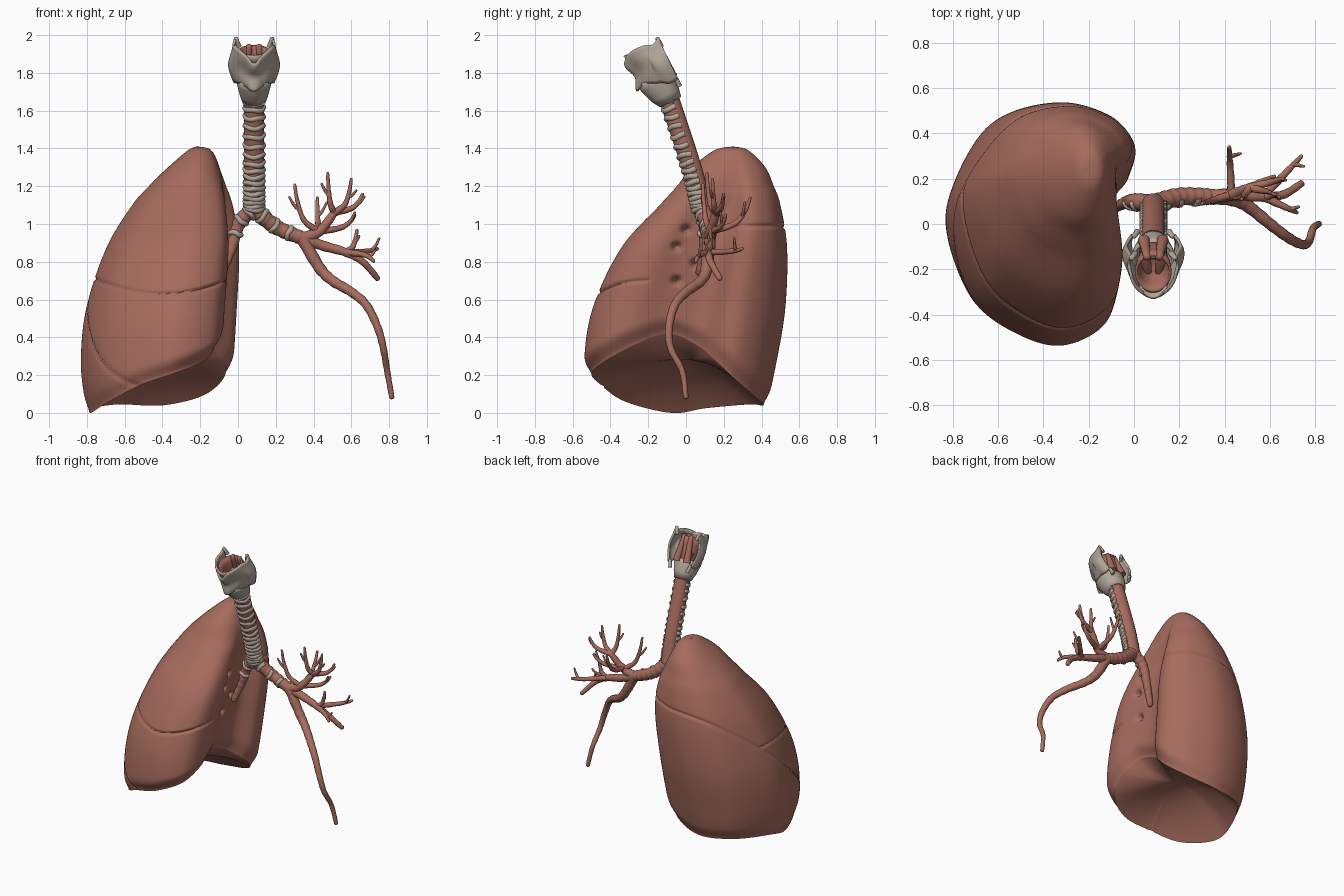
import bpy, bmesh, math, random
from mathutils import Vector

if "Cube" in bpy.data.objects:
    bpy.data.objects.remove(bpy.data.objects["Cube"])

random.seed(4)
PI = math.pi


def material(name, col):
    m = bpy.data.materials.new(name)
    m.diffuse_color = (*col, 1)
    m.use_nodes = True
    m.node_tree.nodes["Principled BSDF"].inputs["Base Color"].default_value = m.diffuse_color
    return m


RED = material("red_brown_tissue", (0.385, 0.15, 0.11))
BEIGE = material("beige_cartilage", (0.45, 0.385, 0.32))


def make(name, geo, mat, thick=0):
    me = bpy.data.meshes.new(name)
    me.from_pydata([tuple(v) for v in geo[0]], [], geo[1])
    bm = bmesh.new()
    bm.from_mesh(me)
    bmesh.ops.recalc_face_normals(bm, faces=bm.faces)
    bm.to_mesh(me)
    bm.free()
    me.materials.append(mat)
    me.shade_smooth()
    me.set_sharp_from_angle(angle=math.radians(60))
    ob = bpy.data.objects.new(name, me)
    bpy.context.collection.objects.link(ob)
    if thick:
        mod = ob.modifiers.new("wall", 'SOLIDIFY')
        mod.thickness = thick
        mod.offset = 0


def spline(pts, n, closed=False):
    """Catmull-Rom samples, n per span."""
    out, k = [], len(pts)
    get = (lambda i: pts[i % k]) if closed else (lambda i: pts[max(0, min(k - 1, i))])
    for i in range(k if closed else k - 1):
        quad = [get(i + j) for j in (-1, 0, 1, 2)]
        for s in range(n):
            t = s / n
            out.append(tuple(0.5 * (2 * q + (r - p) * t + (2 * p - 5 * q + 4 * r - w) * t * t
                                    + (3 * q - p - 3 * r + w) * t ** 3) for p, q, r, w in zip(*quad)))
    if not closed:
        out.append(tuple(pts[-1]))
    return out


def loft(rings, cap=True, wrap=True):
    n, m = len(rings[0]), len(rings)
    faces = [(i * n + j, i * n + (j + 1) % n, (i + 1) * n + (j + 1) % n, (i + 1) * n + j)
             for i in range(m - 1) for j in range(n if wrap else n - 1)]
    if cap:
        faces += [tuple(range(n)), tuple(range((m - 1) * n, m * n))]
    return [v for r in rings for v in r], faces


def tube(pts, r0, r1, sides=12, bump=0.0):
    """Tapering tube along sampled points, with a rounded tip."""
    P = [Vector(p) for p in pts]
    m = len(P) - 1
    T = [(P[min(i + 1, m)] - P[max(i - 1, 0)]).normalized() for i in range(m + 1)]
    N, rings = T[0].orthogonal().normalized(), []
    for i, p in enumerate(P):
        if i:
            N = T[i - 1].rotation_difference(T[i]) @ N
        B = T[i].cross(N)
        r = (r0 + (r1 - r0) * (i / m) ** .8) * (1 + bump * math.sin(i * PI / 2))
        rings.append([p + r * (math.cos(a) * N + math.sin(a) * B)
                      for a in (2 * PI * j / sides for j in range(sides))])
    tip = P[-1] + T[-1] * r1 * 0.5
    rings.append([tip + (v - P[-1]) * 0.5 for v in rings[-1]])
    return loft(rings)


def join(parts):
    V, F = [], []
    for v, f in parts:
        F += [tuple(i + len(V) for i in q) for q in f]
        V += v
    return V, F


def smooth(a, b, x):
    t = max(0, min(1, (x - a) / (b - a)))
    return t * t * (3 - 2 * t)


# ---- Lung: kidney outline (u, v, rim height) fitted to a box at every height
OUTLINE = [(0, .47, 0), (.14, .2, .06), (.38, .055, .15), (.62, 0, .21), (.84, .075, .28),
           (.91, .22, .36), (.87, .4, .42), (.87, .58, .36), (.98, .71, .27), (.97, .82, .18),
           (.82, .94, .09), (.53, 1, .04), (.21, .92, .045), (.02, .67, .025)]
BOX = [(0, -.79, -.05, -.52, .42), (.25, -.822, -.02, -.54, .475), (.55, -.795, 0, -.495, .525),
       (.87, -.69, .012, -.345, .535), (1.1, -.555, -.02, -.14, .5), (1.2, -.47, -.05, -.05, .465),
       (1.3, -.37, -.09, .03, .42), (1.39, -.265, -.14, .15, .33), (1.41, -.22, -.21, .24, .25)]
TOP = 1.41
table, lookup, k = spline(BOX, 40), [], 0
for i in range(2001):
    z = TOP * i / 2000
    while k < len(table) - 2 and table[k + 1][0] < z:
        k += 1
    a, b = table[k], table[k + 1]
    t = max(0, min(1, (z - a[0]) / max(1e-9, b[0] - a[0])))
    lookup.append([p + (q - p) * t for p, q in zip(a, b)][1:])


def lung_point(u, v, z, base):
    xl, xr, yf, yb = lookup[max(0, min(2000, round(z / TOP * 2000)))]
    hilum = u > .75 and .25 < v < .68
    w = 0.9 * smooth(1.0, 1.38, z)
    a = math.atan2(v - .5, u - .5)
    u += (.5 + .5 * math.cos(a) - u) * w
    v += (.5 + .5 * math.sin(a) - v) * w
    x, y = xl + (xr - xl) * u, yf + (yb - yf) * v
    # fissures pressed in as fine grooves
    zo = .15 + .84 * (y + .46)
    if y > .1:
        zo += (.99 - zo) * smooth(-.4, -.12, x)
    zh = .63 + .6 * (x + .4) ** 2
    g = 0 if hilum else math.exp(-((z - zo) / .01) ** 2)
    if z > zo and not hilum and y < .3:
        g = max(g, math.exp(-((z - zh) / .009) ** 2))
    # rounded lower border, softest on the inner side
    g = .025 * g + (.03 + .25 * base) * (1 - smooth(0, .12, z - base)) ** 2
    x += ((xl + xr) / 2 - x) * g
    y += ((yf + yb) / 2 - y) * g
    # small vessel openings at the root of the lung
    if hilum:
        for i in range(4):
            hy, hz = .05 * (-1) ** i * (i > 0), .97 - .09 * i
            x -= .045 * math.exp(-((y - hy) ** 2 + (z - hz) ** 2) / .0004)
    return Vector((x, y, z))


outline = [(u, v, max(0, b)) for u, v, b in spline(OUTLINE, 15, True)]
rim = [lung_point(u, v, b, b) for u, v, b in outline]
rings = []
for i in range(1, 16):                                  # shallow hollow base
    r = math.sin(i / 16 * PI / 2)
    rings.append([Vector((-.38 + (p.x + .38) * r, p.y * r, p.z + (.28 - p.z) * (1 - r * r)))
                  for p in rim])
for i in range(241):                                    # sides up to the apex
    s = math.sin(i / 240 * PI / 2)
    rings.append([lung_point(u, v, b + (TOP - b) * s, b) for u, v, b in outline])
make("lung", loft(rings), RED)

# ---- Trachea and main bronchi
FORK = (.085, .085, 1.08)
TRACHEA = spline([(.085, -.095, 1.68), (.085, .03, 1.3), FORK], 24)
RIGHT = spline([FORK, (.01, .1, 1.01), (-.035, .095, .87), (-.085, .07, .74)], 12)
HUB = (.34, .12, .925)
LEFT = spline([FORK, (.2, .12, .985), HUB], 16)
make("trachea_wall", tube(TRACHEA, .054, .052, 20), RED)
make("right_bronchus", tube(RIGHT, .046, .02, 16, .05), RED)
make("left_bronchus", tube(LEFT, .046, .036, 16, .05), RED)


def c_rings(pts, count, spread, R0, R1, thick, t0, t1):
    """Open cartilage hoops wrapped round the front of a path."""
    parts = []
    for k in range(count):
        t = t0 + (t1 - t0) * k / (count - 1)
        i = int(t * (len(pts) - 2))
        p, q = Vector(pts[i]), Vector(pts[i + 1])
        T = (q - p).normalized()
        p = p.lerp(q, t * (len(pts) - 2) - i)
        F = Vector((0, -1, 0))
        F = (F - T * F.dot(T)).normalized()
        S, R = T.cross(F), R0 + (R1 - R0) * t
        angles = [spread * (j / 8 - 1) for j in range(17)]
        parts.append(tube([p + R * (math.cos(a) * F + math.sin(a) * S) + T * .004 * math.sin(3 * a + 2 * k)
                           for a in angles], thick, thick * .9, 8))
    return join(parts)


make("trachea_rings", c_rings(TRACHEA, 18, 1.95, .046, .045, .0175, 0, 1), BEIGE)
make("right_bronchus_rings", c_rings(RIGHT, 3, 1.4, .038, .018, .016, .12, .5), BEIGE)
make("left_bronchus_rings", c_rings(LEFT, 3, 1.3, .038, .03, .016, .22, .75), BEIGE)

# ---- Left bronchial tree: three limbs, then twigs spreading from forks
LOWER = [HUB, (.43, .11, .77), (.5, .08, .7), (.6, 0, .64), (.68, -.06, .57), (.74, -.09, .45),
         (.77, -.08, .34), (.79, -.02, .22), (.815, 0, .08)]
MIDDLE = [HUB, (.45, .13, .885), (.57, .12, .85), (.66, .13, .8), (.74, .18, .71)]
UPPER = [HUB, (.43, .13, .96), (.51, .16, 1.06)]
tree = [tube(spline(p, 8), r0, r1, 12, .04)
        for p, r0, r1 in ((LOWER, .035, .014), (MIDDLE, .034, .015), (UPPER, .036, .02))]
TWIGS = {UPPER[2]: [(.475, .11, 1.27), (.6, .14, 1.24), (.66, .2, 1.16)],
         UPPER[1]: [(.3, .09, 1.21), (.42, .34, 1.14), (.62, .21, 1.05)],
         MIDDLE[2]: [(.72, .05, .8), (.74, .3, .87), (.63, .13, .97)]}
for base, ends in TWIGS.items():
    for end in ends:
        b, e = Vector(base), Vector(end)
        d = e - b
        out = Vector((d.x, d.y, -d.z * .5)) * .25           # bow outward, then turn to the tip
        pts = spline([b, b + d * .35 + out, b + d * .7 + out * .7, e], 8)
        tree.append(tube(pts, .02, .008, 10, .05))
        p = Vector(pts[13])                                 # a small side shoot
        side = Vector((random.choice((-1, 1)), random.uniform(-.5, .5), random.uniform(.4, 1.2))).normalized()
        L = d.length * .26
        tree.append(tube(spline([p, p + side * L * .5, p + side * L + Vector((0, 0, L * .3))], 5),
                         .012, .006, 8))
make("left_bronchial_tree", join(tree), RED)

# ---- Larynx, built upright in a local frame (x, front, up) and tilted forward
O, U, F = Vector((.085, -.09, 1.66)), Vector((0, -.42, .907)), Vector((0, -.907, -.42))


def loc(x, f, u):
    return O + Vector((x, 0, 0)) + F * f + U * u


# thyroid plate: V-shaped shield, columns of (x, front, bottom, top)
half = [(.12, -.085, .08, .325), (.132, -.045, .075, .3), (.122, 0, .1, .315), (.09, .055, .125, .315),
        (.045, .095, .12, .3), (.015, .118, .11, .275)]
shield = spline(half + [(-x, *rest) for x, *rest in reversed(half)], 5)
rows = []
for i in range(13):
    t = i / 12
    w = .74 + .27 * math.sin(PI / 2 * min(1, t * 1.6 + .05)) - .2 * smooth(.4, 1, t)
    rows.append([loc(x * w, f + .012 * math.cos(t * 7) * (f > 0), b + (tp - b) * t)
                 for x, f, b, tp in shield])
make("thyroid_cartilage", loft(rows, False, False), BEIGE, .014)

# horns at the rear corners, upper and lower
horns = [tube([loc(s * (x + .008 * j), -.08, u + .025 * j) for j in range(3)], .014, .011, 10)
         for s in (-1, 1) for x, u in ((.08, .27), (.07, .04))]
make("cartilage_horns", join(horns), BEIGE)


def oval(w, front, back, u_front, u_back, n=28):
    out = []
    for j in range(n):
        c, s = math.cos(2 * PI * j / n), math.sin(2 * PI * j / n)
        out.append(loc(w * s, c * (front if c > 0 else back), u_back + (u_front - u_back) * (c + 1) / 2))
    return out


# cricoid ring, flaring up under the shield, and the inner lining, open at the top
make("cricoid_cartilage", loft([oval(.056, .056, .058, -.015, -.015), oval(.07, .085, .066, .03, .03),
                                oval(.086, .11, .07, .1, .09), oval(.088, .115, .066, .14, .12)],
                               False), BEIGE, .012)
make("larynx_lining", loft([oval(.05, .05, .05, 0, 0), oval(.06, .07, .062, .16, .16),
                            oval(.072, .085, .072, .24, .22), oval(.075, .095, .078, .29, .28)], False),
     RED, .012)

# folds at the rear and the vocal folds inside
folds = []
for s in (-1, 1):
    folds.append(tube([loc(s * (.042 - .003 * j), -.068, .1 + .036 * j) for j in range(6)], .026, .017))
    folds.append(tube([loc(s * .036, -.05, .16), loc(s * .028, .06, .16)], .024, .022))
make("larynx_folds", join(folds), RED)

# front lip above the shield
lip = [[loc(x * (1 - .2 * t), .105 - 9 * x * x + .012 * t, .25 + .06 * t - 2 * x * x)
        for x in (.02 * j - .07 for j in range(8))] for t in (0, .5, 1)]
make("larynx_front_lip", loft(lip, False, False), BEIGE, .012)
